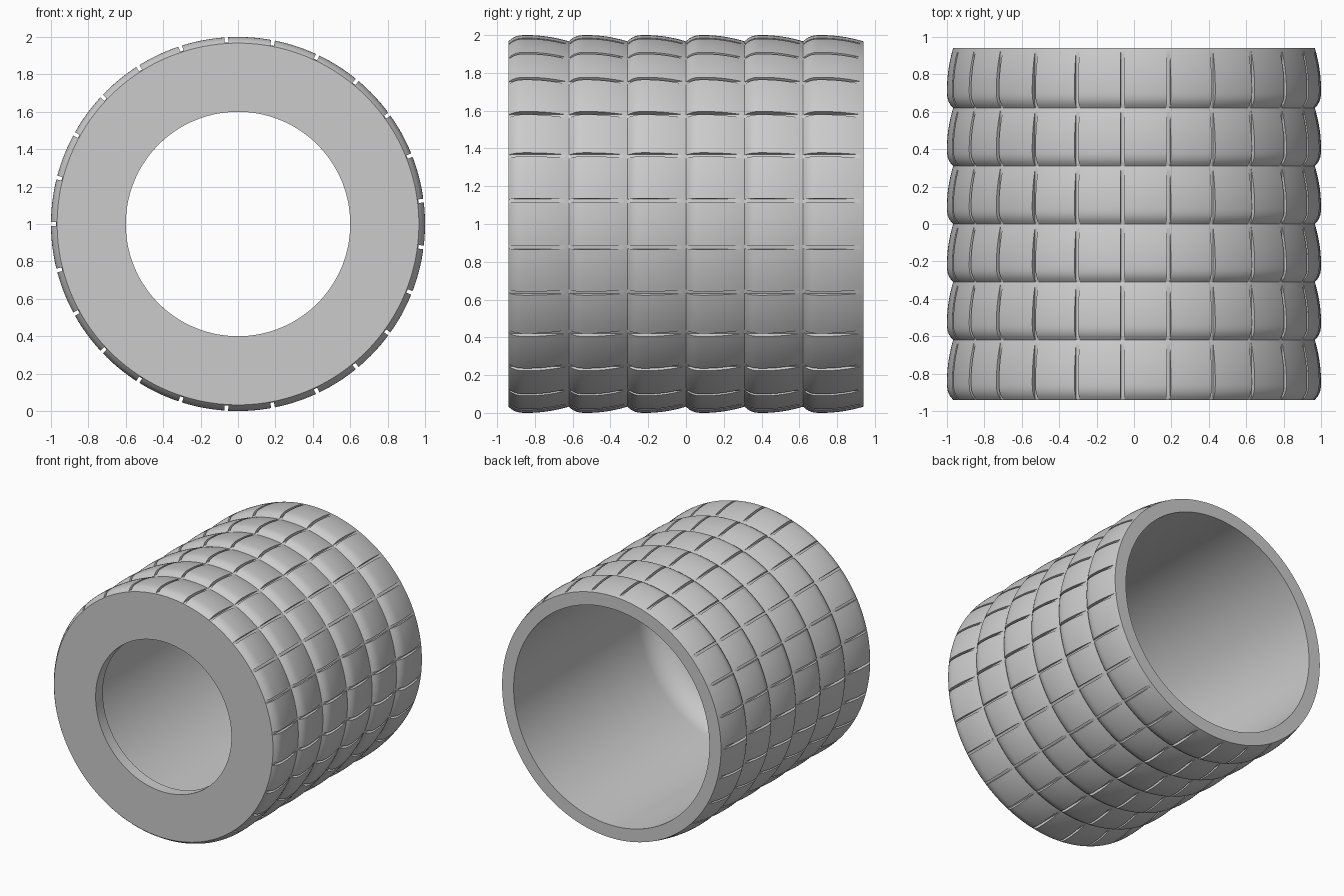
import bpy, bmesh, math

cube = bpy.data.objects.get("Cube")
if cube:
    bpy.data.objects.remove(cube, do_unlink=True)

TILES = 25            # grooves around the sleeve
STEPS = 8             # facets across one tile
GROOVE = 0.02         # groove width
FLOOR = 0.972         # groove floor radius
LOW, HIGH = 0.967, 1.0
BORE, HOLE = 0.865, 0.6
FRONT, BACK, LIP = -0.94, 0.94, -0.85
FILLET = 0.22


def material(name, color):
    mat = bpy.data.materials.new(name)
    mat.use_nodes = True
    mat.diffuse_color = color
    mat.node_tree.nodes["Principled BSDF"].inputs["Base Color"].default_value = color
    return mat


def bulge(t):
    """Radius along one band: quick rise, slow fall."""
    peak = 0.3
    if t < peak:
        return HIGH - (HIGH - LOW) * (1 - t / peak) ** 3
    return HIGH - (HIGH - LOW) * ((t - peak) / (1 - peak)) ** 2


# Closed profile as (y, radius, is_outer): six bulged bands first
bands = [FRONT, -0.62, -0.31, 0, 0.31, 0.62, BACK]
profile = []
for start, end in zip(bands, bands[1:]):
    for i in range(20):
        t = i / 20
        profile.append((start + (end - start) * t, bulge(t), True))
profile.append((BACK, LOW, True))

# Open back, straight bore, rounded inner corner, front lip
profile.append((BACK, BORE, False))
for i in range(13):
    a = math.pi / 2 * i / 12
    profile.append((LIP + FILLET * (1 - math.sin(a)),
                    BORE - FILLET * (1 - math.cos(a)), False))
profile += [(LIP, HOLE, False), (FRONT, HOLE, False)]

# Angular columns as (angle, in_groove); doubled angles make groove walls
columns = []
pitch = math.tau / TILES
half = GROOVE / 2
for k in range(TILES):
    centre = math.pi + k * pitch
    columns += [(centre - half, True), (centre + half, True)]
    for i in range(STEPS + 1):
        columns.append((centre + half + (pitch - GROOVE) * i / STEPS, False))

# Sweep the profile around the y axis
bm = bmesh.new()
grid = []
for angle, in_groove in columns:
    column = []
    for y, r, outer in profile:
        if in_groove and outer:
            r = min(r, FLOOR)
        column.append(bm.verts.new((r * math.cos(angle), y, 1 + r * math.sin(angle))))
    grid.append(column)
rows = len(profile)
for c, column in enumerate(grid):
    following = grid[(c + 1) % len(grid)]
    for j in range(rows):
        n = (j + 1) % rows
        bm.faces.new((column[j], column[n], following[n], following[j]))
bmesh.ops.remove_doubles(bm, verts=bm.verts[:], dist=0.00005)
bmesh.ops.recalc_face_normals(bm, faces=bm.faces[:])

mesh = bpy.data.meshes.new("ribbed_sleeve")
bm.to_mesh(mesh)
bm.free()
sleeve = bpy.data.objects.new("ribbed_sleeve", mesh)
bpy.context.collection.objects.link(sleeve)
mesh.materials.append(material("light_grey", (0.6, 0.6, 0.6, 1)))

bpy.ops.object.select_all(action="DESELECT")
sleeve.select_set(True)
bpy.context.view_layer.objects.active = sleeve
bpy.ops.object.shade_smooth_by_angle(angle=math.radians(30))
